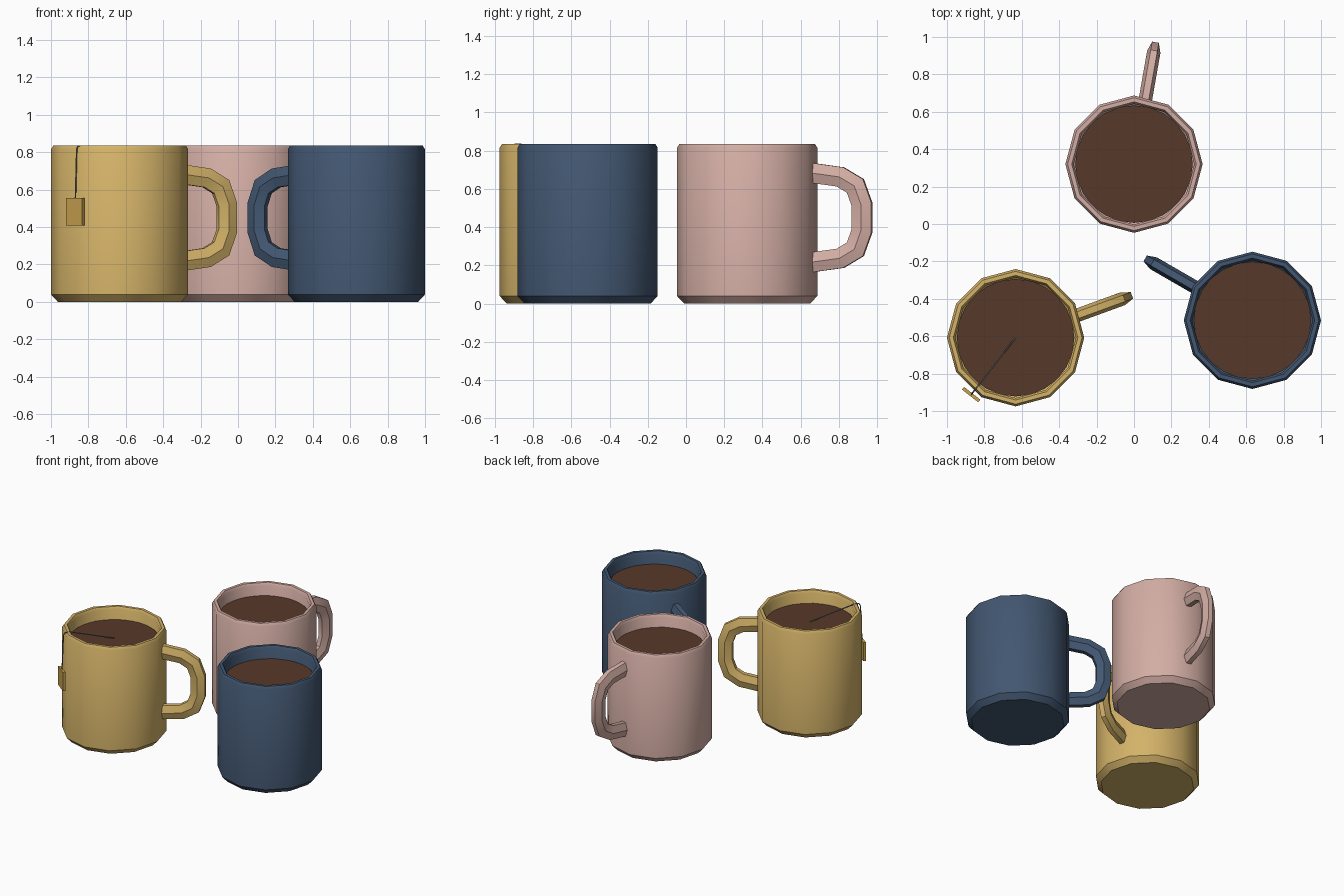
import bpy, bmesh, math
from mathutils import Vector, Matrix

if "Cube" in bpy.data.objects:
    bpy.data.objects.remove(bpy.data.objects["Cube"])


def material(name, rgb):
    m = bpy.data.materials.new(name)
    m.diffuse_color = (*rgb, 1)
    m.use_nodes = True
    m.node_tree.nodes["Principled BSDF"].inputs["Base Color"].default_value = m.diffuse_color
    return m


def finish(bm, name, mat, angle=None):
    bmesh.ops.recalc_face_normals(bm, faces=bm.faces)
    me = bpy.data.meshes.new(name)
    bm.to_mesh(me)
    bm.free()
    ob = bpy.data.objects.new(name, me)
    bpy.context.collection.objects.link(ob)
    me.materials.append(mat)
    if angle:
        bpy.ops.object.select_all(action='DESELECT')
        ob.select_set(True)
        bpy.context.view_layer.objects.active = ob
        bpy.ops.object.shade_smooth_by_angle(angle=math.radians(angle))
    return ob


def skin(bm, rings):
    """Join closed rings of points into a capped tube."""
    loops = [[bm.verts.new(p) for p in r] for r in rings]
    n = len(loops[0])
    for a, b in zip(loops, loops[1:]):
        for i in range(n):
            j = (i + 1) % n
            bm.faces.new((a[i], a[j], b[j], b[i]))
    bm.faces.new(loops[0])
    bm.faces.new(loops[-1])


def ring(r, z, n):
    return [(r * math.cos(i * math.tau / n), r * math.sin(i * math.tau / n), z)
            for i in range(n)]


def sweep(path, a, b, sides):
    """Rings along a path in the XZ plane; a = half depth in plane, b = half width in y."""
    pts = [Vector((x, 0, z)) for x, z in path]
    rings = []
    for i, p in enumerate(pts):
        d_in = (p - pts[max(i - 1, 0)]).normalized()
        d_out = (pts[min(i + 1, len(pts) - 1)] - p).normalized()
        t = (d_in + d_out).normalized()
        nrm = Vector((t.z, 0, -t.x))
        grow = 1 / max(0.7, t.dot(d_out if d_out.length else d_in))
        rings.append([p + nrm * (a * grow * math.sin(k * math.tau / sides))
                      + Vector((0, b * math.cos(k * math.tau / sides), 0))
                      for k in range(sides)])
    return rings


# outer wall, rim, then inner wall and floor
BODY = [(0.33, 0), (0.367, 0.04), (0.367, 0.815), (0.355, 0.835),
        (0.333, 0.835), (0.322, 0.815), (0.322, 0.08), (0.29, 0.05)]
HALF = [(0.335, 0.685), (0.495, 0.663), (0.575, 0.616), (0.61, 0.52)]
HANDLE = HALF + [(r, 0.9 - z) for r, z in reversed(HALF)]

coffee_mat = material("coffee", (0.095, 0.04, 0.023))
MUGS = [("yellow", -0.633, -0.608, 20, (0.66, 0.45, 0.14)),
        ("pink", 0.0, 0.32, 80, (0.65, 0.42, 0.37)),
        ("blue", 0.633, -0.515, 150, (0.055, 0.095, 0.165))]

for name, x, y, turn, rgb in MUGS:
    mat = material(name + "_glaze", rgb)
    # mug body
    bm = bmesh.new()
    skin(bm, [ring(r, z, 12) for r, z in BODY])
    finish(bm, name + "_mug_body", mat, 38).location = (x, y, 0)
    # handle
    bm = bmesh.new()
    skin(bm, sweep(HANDLE, 0.06, 0.036, 6))
    h = finish(bm, name + "_mug_handle", mat, 38)
    h.location = (x, y, 0)
    h.rotation_euler.z = math.radians(turn)
    # coffee surface
    bm = bmesh.new()
    bmesh.ops.create_circle(bm, cap_ends=True, segments=24, radius=0.314)
    finish(bm, name + "_mug_coffee", coffee_mat).location = (x, y, 0.74)

# tea bag string and tag on the yellow mug
x, y = MUGS[0][1:3]
swing = math.radians(232)
bm = bmesh.new()
skin(bm, sweep([(0, 0.742), (0.325, 0.834), (0.362, 0.834), (0.373, 0.815),
                (0.384, 0.55)], 0.004, 0.004, 6))
string = finish(bm, "tea_string", material("string_grey", (0.2, 0.2, 0.19)), 60)
bm = bmesh.new()
bmesh.ops.create_cube(bm, size=1, matrix=Matrix.Translation((0.386, 0, 0.482))
                      @ Matrix.Diagonal((0.018, 0.11, 0.145, 1)))
tag = finish(bm, "tea_tag", material("tag_amber", (0.58, 0.36, 0.08)))
for ob in (string, tag):
    ob.location = (x, y, 0)
    ob.rotation_euler.z = swing
